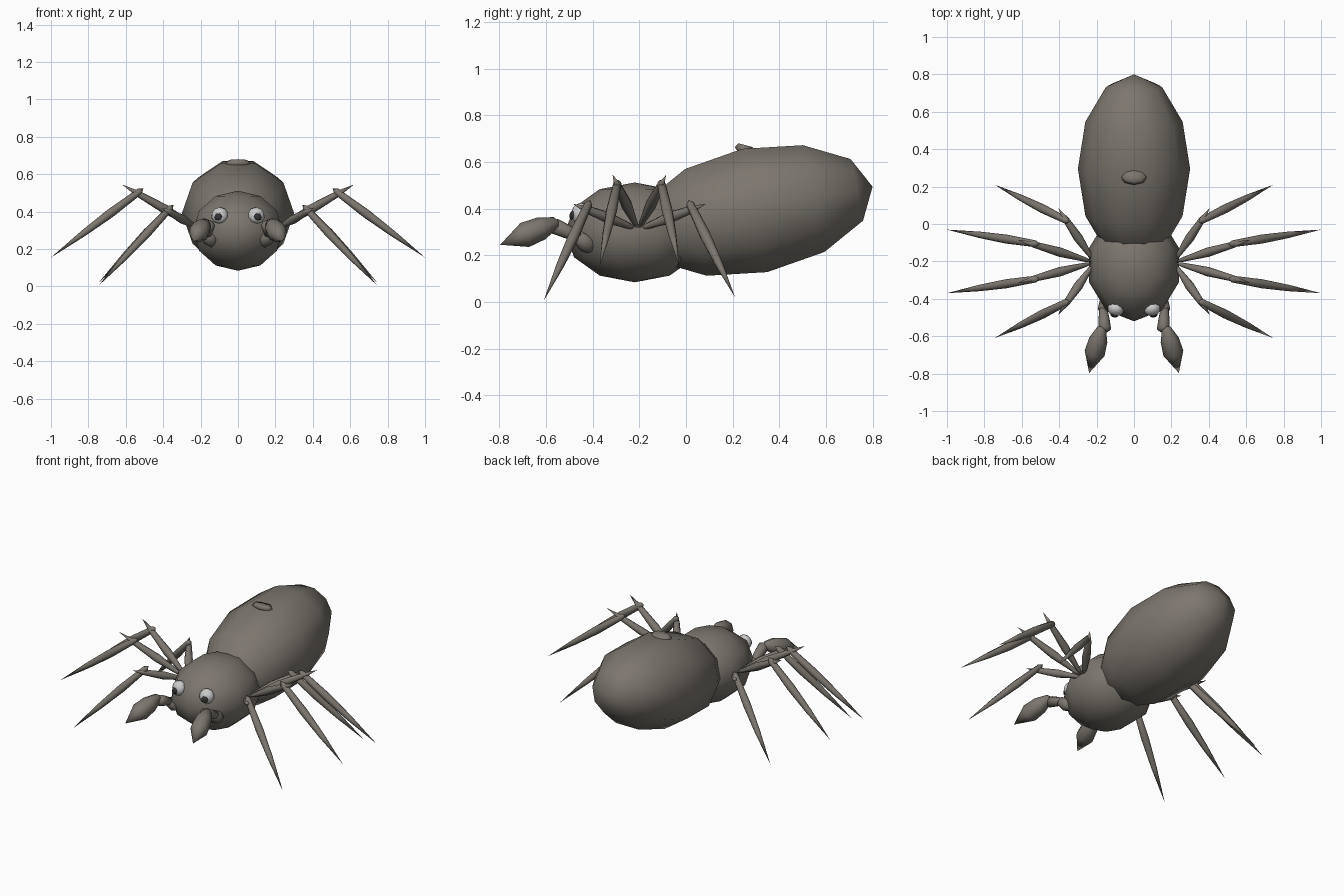
import bpy, bmesh, math
from mathutils import Vector

if "Cube" in bpy.data.objects:
    bpy.data.objects.remove(bpy.data.objects["Cube"])


def material(name, rgb):
    m = bpy.data.materials.new(name)
    m.diffuse_color = (*rgb, 1)
    m.use_nodes = True
    m.node_tree.nodes["Principled BSDF"].inputs["Base Color"].default_value = m.diffuse_color
    return m


BODY = material("body_brown_grey", (0.20, 0.18, 0.155))
WHITE = material("eye_white", (0.7, 0.7, 0.7))
DARK = material("pupil_dark", (0.03, 0.03, 0.03))


def lathe(name, a, b, profile, n=8, u=(0, 0, 1), flat=1.0, mat=BODY):
    """Closed spindle from a to b; profile = (position 0..1, radius) rings.
    u is the direction of the first vertex, flat scales the other cross axis."""
    a, b = Vector(a), Vector(b)
    axis = (b - a).normalized()
    u = Vector(u)
    u = (u - axis * u.dot(axis)).normalized()
    v = axis.cross(u) * flat
    bm = bmesh.new()
    first, last = bm.verts.new(a), bm.verts.new(b)
    rings = []
    for t, r in profile:
        c = a.lerp(b, t)
        rings.append([bm.verts.new(c + u * r * math.cos(k * math.tau / n)
                                   + v * r * math.sin(k * math.tau / n)) for k in range(n)])
    for k in range(n):
        j = (k + 1) % n
        bm.faces.new((first, rings[0][j], rings[0][k]))
        bm.faces.new((last, rings[-1][k], rings[-1][j]))
        for p, q in zip(rings, rings[1:]):
            bm.faces.new((p[k], p[j], q[j], q[k]))
    bmesh.ops.recalc_face_normals(bm, faces=bm.faces)
    for f in bm.faces:
        f.smooth = True
    me = bpy.data.meshes.new(name)
    bm.to_mesh(me)
    bm.free()
    me.materials.append(mat)
    ob = bpy.data.objects.new(name, me)
    bpy.context.collection.objects.link(ob)
    return ob


def ball(r, steps=6):
    """Profile of a sphere cut into even rings."""
    return [((1 - math.cos(math.pi * i / steps)) / 2, r * math.sin(math.pi * i / steps))
            for i in range(1, steps)]


# Body: ten-sided ellipsoids
lathe("head_thorax", (0, -0.22, 0.084), (0, -0.22, 0.512), ball(0.30), 10, (0, -1, 0), 0.84)
centre, along = Vector((0, 0.295, 0.392)), Vector((0, 0.505, 0.102))
lathe("abdomen", centre - along, centre + along, ball(0.30), 10, (1, 0, 0), 0.945)

# Small knob on top of the abdomen
lathe("back_knob", (0, 0.245, 0.635), (0, 0.255, 0.672),
      [(0.0, 0.035), (0.45, 0.072), (1.0, 0.055)], 8, (1, 0, 0), 0.58)

# Leg joints: knee, tip of the spur past the knee, foot
LEGS = {
    "front_leg": ((0.365, -0.42, 0.415), (0.405, -0.485, 0.42), (0.745, -0.61, 0.005)),
    "mid_front_leg": ((0.53, -0.295, 0.505), (0.62, -0.315, 0.545), (1.0, -0.37, 0.155)),
    "mid_back_leg": ((0.53, -0.105, 0.505), (0.62, -0.085, 0.545), (1.0, -0.03, 0.155)),
    "back_leg": ((0.365, 0.02, 0.415), (0.405, 0.085, 0.42), (0.745, 0.21, 0.02)),
}

for side, s in (("right", 1), ("left", -1)):
    def m(p):
        return Vector((p[0] * s, p[1], p[2]))

    # Legs: two overlapping spindles each
    for leg, (knee, spur, foot) in LEGS.items():
        hip, knee, spur, foot = m((0.21, -0.205, 0.31)), m(knee), m(spur), m(foot)
        lathe(f"{side}_{leg}_upper", hip, spur,
              [(0.12, 0.012), (0.45, 0.025), (0.78, 0.017)])
        start = knee - (foot - knee).normalized() * 0.03
        lathe(f"{side}_{leg}_lower", start, foot,
              [(0.04, 0.018), (0.36, 0.024), (0.65, 0.017)])

    # Feelers: base, arm and club
    lathe(f"{side}_feeler_base", m((0.12, -0.39, 0.22)), m((0.175, -0.47, 0.285)),
          [(0.1, 0.025), (0.5, 0.042), (0.9, 0.028)])
    lathe(f"{side}_feeler_arm", m((0.165, -0.44, 0.27)), m((0.155, -0.585, 0.335)),
          [(0.1, 0.022), (0.5, 0.03), (0.85, 0.034)])
    lathe(f"{side}_feeler_club", m((0.17, -0.545, 0.345)), m((0.24, -0.797, 0.245)),
          [(0.05, 0.025), (0.3, 0.05), (0.58, 0.055)])

    # Eyes with pupils
    out = m((0.25, -0.92, 0.30)).normalized()
    c = m((0.098, -0.455, 0.38))
    lathe(f"{side}_eye", c - out * 0.036, c + out * 0.036, ball(0.046), 10, mat=WHITE)
    p = m((0.106, -0.488, 0.373))
    lathe(f"{side}_pupil", p - out * 0.01, p + out * 0.01, ball(0.021), 8, mat=DARK)
